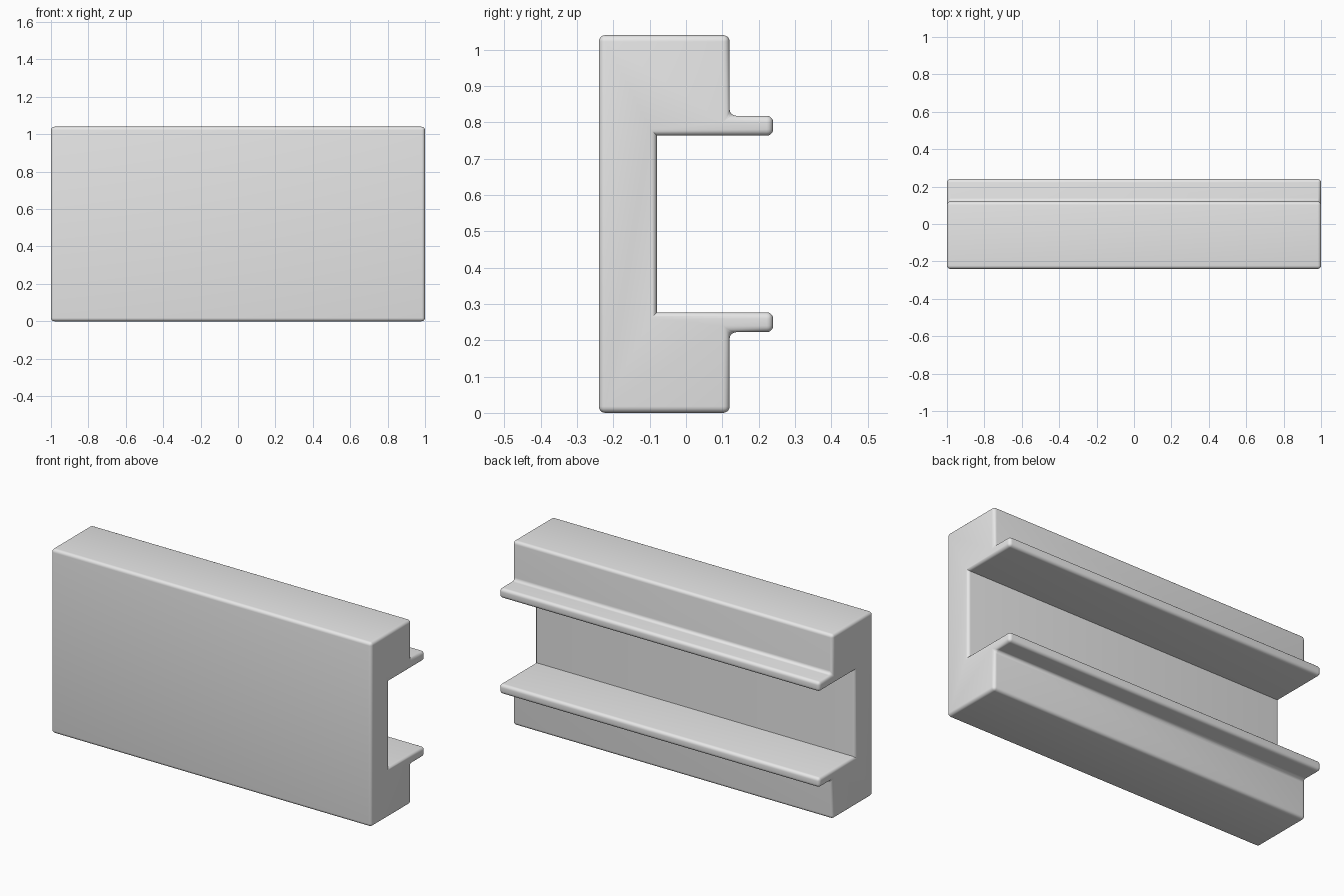
import bpy, bmesh

if "Cube" in bpy.data.objects:
    bpy.data.objects.remove(bpy.data.objects["Cube"])

# Lower half of the channel section (y, z); the upper half mirrors it about mid height
H = 1.04
half = [(-0.24, 0), (0.12, 0), (0.12, 0.222), (0.24, 0.222), (0.24, 0.277), (-0.08, 0.277)]
profile = half + [(y, H - z) for y, z in reversed(half)]

# Extrude the section along x
bm = bmesh.new()
cap = bm.faces.new([bm.verts.new((-1, y, z)) for y, z in profile])
ext = bmesh.ops.extrude_face_region(bm, geom=[cap])
moved = [v for v in ext["geom"] if isinstance(v, bmesh.types.BMVert)]
bmesh.ops.translate(bm, verts=moved, vec=(2, 0, 0))
bmesh.ops.recalc_face_normals(bm, faces=bm.faces)


# Round every edge except the two sharp inner corners of the channel
def inner_corner(e):
    a, b = (v.co for v in e.verts)
    return abs(a.x - b.x) > 1 and abs(a.y + 0.08) < 1e-4


bmesh.ops.bevel(bm, geom=[e for e in bm.edges if not inner_corner(e)], offset=0.018,
                offset_type='OFFSET', segments=5, profile=0.5, affect='EDGES', clamp_overlap=True)
mesh = bpy.data.meshes.new("channel_rail")
bm.to_mesh(mesh)
bm.free()
rail = bpy.data.objects.new("channel_rail", mesh)
bpy.context.collection.objects.link(rail)

# Plain grey
grey = bpy.data.materials.new("light grey")
grey.diffuse_color = (0.8, 0.8, 0.8, 1)
grey.use_nodes = True
grey.node_tree.nodes["Principled BSDF"].inputs["Base Color"].default_value = grey.diffuse_color
mesh.materials.append(grey)

bpy.context.view_layer.objects.active = rail
rail.select_set(True)
bpy.ops.object.shade_smooth_by_angle(angle=0.6)
